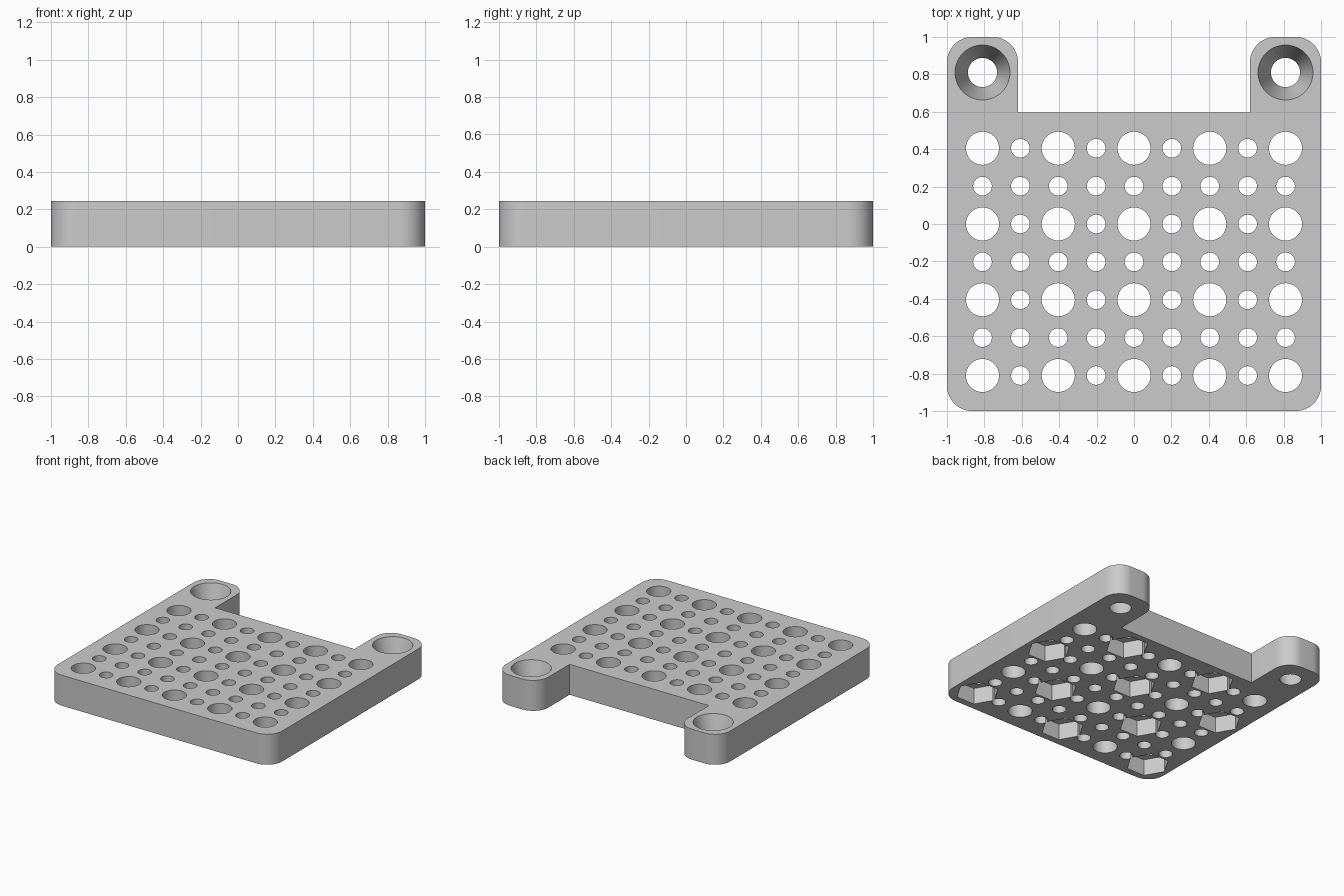
import bpy
import bmesh
import math

HEIGHT = 0.245
PITCH = 0.2025
CORNER = 0.135

cube = bpy.data.objects.get("Cube")
if cube:
    bpy.data.objects.remove(cube, do_unlink=True)

grey = bpy.data.materials.new("light_grey")
grey.use_nodes = True
colour = (0.6, 0.6, 0.6, 1)
grey.diffuse_color = colour
grey.node_tree.nodes["Principled BSDF"].inputs["Base Color"].default_value = colour


def finish(bm, name):
    bmesh.ops.recalc_face_normals(bm, faces=bm.faces[:])
    mesh = bpy.data.meshes.new(name)
    bm.to_mesh(mesh)
    bm.free()
    mesh.materials.append(grey)
    obj = bpy.data.objects.new(name, mesh)
    bpy.context.collection.objects.link(obj)
    return obj


def add_prism(bm, x, y, z0, z1, r0, r1, sides):
    """Closed prism or cone frustum, first corner pointing along +x."""
    rings = []
    for z, r in ((z0, r0), (z1, r1)):
        rings.append([bm.verts.new((x + r * math.cos(math.tau * k / sides),
                                    y + r * math.sin(math.tau * k / sides), z))
                      for k in range(sides)])
    low, high = rings
    bm.faces.new(low[::-1])
    bm.faces.new(high)
    for k in range(sides):
        n = (k + 1) % sides
        bm.faces.new((low[k], low[n], high[n], high[k]))


def cut(target, cutter):
    cutter.hide_render = True
    mod = target.modifiers.new("cut", 'BOOLEAN')
    mod.operation = 'DIFFERENCE'
    mod.solver = 'EXACT'
    mod.object = cutter
    bpy.context.view_layer.objects.active = target
    bpy.ops.object.modifier_apply(modifier=mod.name)
    bpy.data.objects.remove(cutter, do_unlink=True)


# Plate outline with two mounting ears, extruded and rounded at outer corners
half = [(1, -1), (1, 1), (0.62, 1), (0.62, 0.595)]
outline = half + [(-x, y) for x, y in reversed(half)]
bm = bmesh.new()
base = bm.faces.new([bm.verts.new((x, y, 0)) for x, y in outline])
ext = bmesh.ops.extrude_face_region(bm, geom=[base])
bmesh.ops.translate(bm, vec=(0, 0, HEIGHT),
                    verts=[v for v in ext["geom"] if isinstance(v, bmesh.types.BMVert)])
corners = [e for e in bm.edges
           if abs(e.verts[0].co.z - e.verts[1].co.z) > 0.1
           and abs(abs(e.verts[0].co.y) - 1) < 0.01]
bmesh.ops.bevel(bm, geom=corners, offset=CORNER, segments=12, profile=0.5,
                affect='EDGES', clamp_overlap=True)
plate = finish(bm, "mounting_plate")

# Grid of through holes, large ones on every second row and column
holes = bmesh.new()
pockets = bmesh.new()
for i in range(-4, 5):
    for j in range(-4, 3):
        large = i % 2 == 0 and j % 2 == 0
        r = 0.0885 if large else 0.05
        add_prism(holes, i * PITCH, j * PITCH, -0.1, HEIGHT + 0.1, r, r, 48 if large else 32)
        # Hexagonal nut pockets underneath, in a checkerboard
        if large and (i // 2 + j // 2) % 2 == 0:
            add_prism(pockets, i * PITCH, j * PITCH, -0.1, 0.13, 0.158, 0.158, 6)

# Conical screw holes through the ears
slope = (0.147 - 0.078) / HEIGHT
for side in (-1, 1):
    add_prism(holes, side * 0.81, 0.81, -0.1, HEIGHT + 0.1,
              0.078 - 0.1 * slope, 0.147 + 0.1 * slope, 64)

cut(plate, finish(holes, "hole_cutter"))
cut(plate, finish(pockets, "pocket_cutter"))

# Smooth curved walls, keep rims sharp
bpy.ops.object.select_all(action='DESELECT')
plate.select_set(True)
bpy.context.view_layer.objects.active = plate
bpy.ops.object.shade_smooth_by_angle(angle=math.radians(30))
